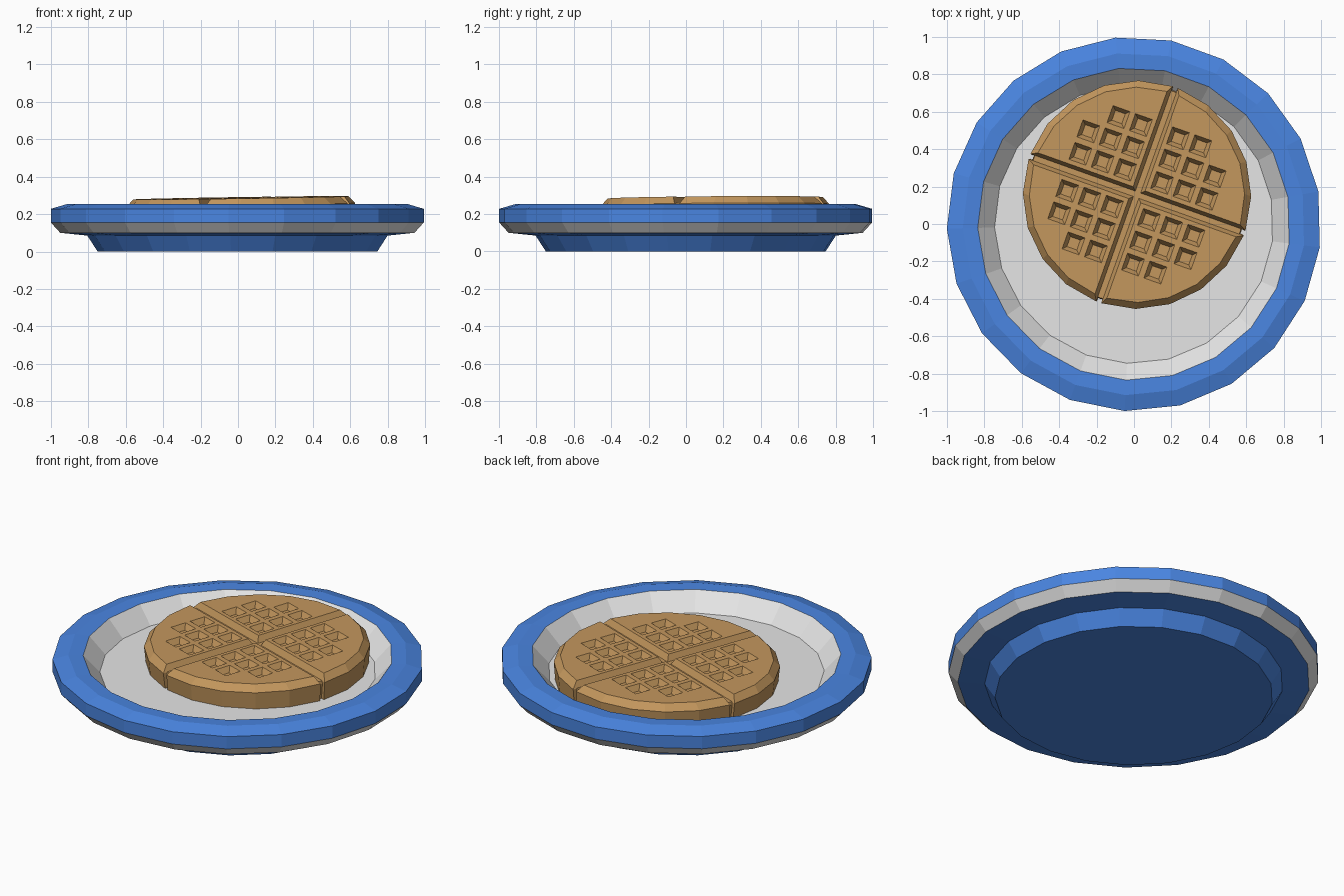
import bpy, bmesh, math
from mathutils import Matrix

if "Cube" in bpy.data.objects:
    bpy.data.objects.remove(bpy.data.objects["Cube"])


def material(name, rgb):
    m = bpy.data.materials.new(name)
    m.diffuse_color = (*rgb, 1)
    m.use_nodes = True
    m.node_tree.nodes["Principled BSDF"].inputs["Base Color"].default_value = m.diffuse_color
    return m


BLUE = material("plate blue", (0.068, 0.235, 0.75))
WHITE = material("plate white", (0.79, 0.79, 0.79))
BROWN = material("waffle brown", (0.55, 0.31, 0.11))


def circle(n, r, phase=0.0):
    return [(r * math.cos(phase + i * math.tau / n), r * math.sin(phase + i * math.tau / n))
            for i in range(n)]


def skin(bm, rings, mats=None):
    """Bridge rings of (outline, z) from bottom to top and cap both ends."""
    loops = [[bm.verts.new((x, y, z)) for x, y in pts] for pts, z in rings]
    n = len(loops[0])
    faces = []
    for k in range(len(loops) - 1):
        for i in range(n):
            j = (i + 1) % n
            f = bm.faces.new((loops[k][i], loops[k][j], loops[k + 1][j], loops[k + 1][i]))
            f.material_index = mats[k + 1] if mats else 0
            faces.append(f)
    for k, loop in ((0, loops[0][::-1]), (-1, loops[-1])):
        f = bm.faces.new(loop)
        f.material_index = mats[k] if mats else 0


def add_object(name, bm, materials):
    bmesh.ops.recalc_face_normals(bm, faces=bm.faces)
    me = bpy.data.meshes.new(name)
    bm.to_mesh(me)
    bm.free()
    for m in materials:
        me.materials.append(m)
    ob = bpy.data.objects.new(name, me)
    bpy.context.collection.objects.link(ob)
    return ob


# Plate: 21-sided turned profile, white under-chamfer and white bowl
profile = [(0.75, 0), (0.805, 0.085), (0.95, 0.10), (1.0, 0.155), (1.0, 0.228),
           (0.915, 0.253), (0.835, 0.25), (0.745, 0.152)]
colours = [0, 0, 0, 1, 0, 0, 0, 1, 1]  # bottom cap, bands upward, bowl floor
bm = bmesh.new()
skin(bm, [(circle(21, r, math.radians(95.7)), z) for r, z in profile], colours)
add_object("plate", bm, [BLUE, WHITE])

# Waffle placement: turned on the plate and slightly tilted
place = (Matrix.Translation((0.02, 0.158, 0))
         @ Matrix.Rotation(-0.015, 4, 'Y') @ Matrix.Rotation(0.007, 4, 'X')
         @ Matrix.Rotation(math.radians(-19.6), 4, 'Z'))

# Waffle core, seen as the floor of the crossing grooves
bm = bmesh.new()
skin(bm, [(circle(24, 0.58), 0.14), (circle(24, 0.59), 0.235), (circle(24, 0.585), 0.252)])
add_object("waffle_core", bm, [BROWN]).matrix_world = place


def quarter_outline(gap, r, n=5):
    a = math.asin(gap / r)
    step = (math.pi / 2 - 2 * a) / n
    return [(gap, gap)] + [(r * math.cos(a + i * step), r * math.sin(a + i * step))
                           for i in range(n + 1)]


# One waffle quarter with sloped groove walls and a bevelled rim
TOP = 0.287
bm = bmesh.new()
skin(bm, [(quarter_outline(0.012, 0.60), 0.14), (quarter_outline(0.014, 0.61), 0.25),
          (quarter_outline(0.034, 0.575), TOP)])
quarter = add_object("waffle_quarter", bm, [BROWN])

# Square tapered pits, cut in a grid
bm = bmesh.new()
grid = (0.105, 0.232, 0.358)
for x in grid:
    for y in grid:
        if x + y > 0.7:
            continue
        rings = []
        for h, z in ((0.028, TOP - 0.032), (0.048, TOP), (0.054, TOP + 0.01)):
            rings.append(([(x - h, y - h), (x + h, y - h), (x + h, y + h), (x - h, y + h)], z))
        skin(bm, rings)
cutter = add_object("pit_cutter", bm, [BROWN])
cutter.hide_render = True
mod = quarter.modifiers.new("pits", 'BOOLEAN')
mod.operation = 'DIFFERENCE'
mod.solver = 'EXACT'
mod.object = cutter
bpy.context.view_layer.objects.active = quarter
bpy.ops.object.modifier_apply(modifier=mod.name)
bpy.data.objects.remove(cutter)

# Repeat the quarter around the waffle
for i in range(4):
    ob = quarter
    if i:
        ob = bpy.data.objects.new(f"waffle_quarter_{i + 1}", quarter.data)
        bpy.context.collection.objects.link(ob)
    ob.matrix_world = place @ Matrix.Rotation(i * math.pi / 2, 4, 'Z')
